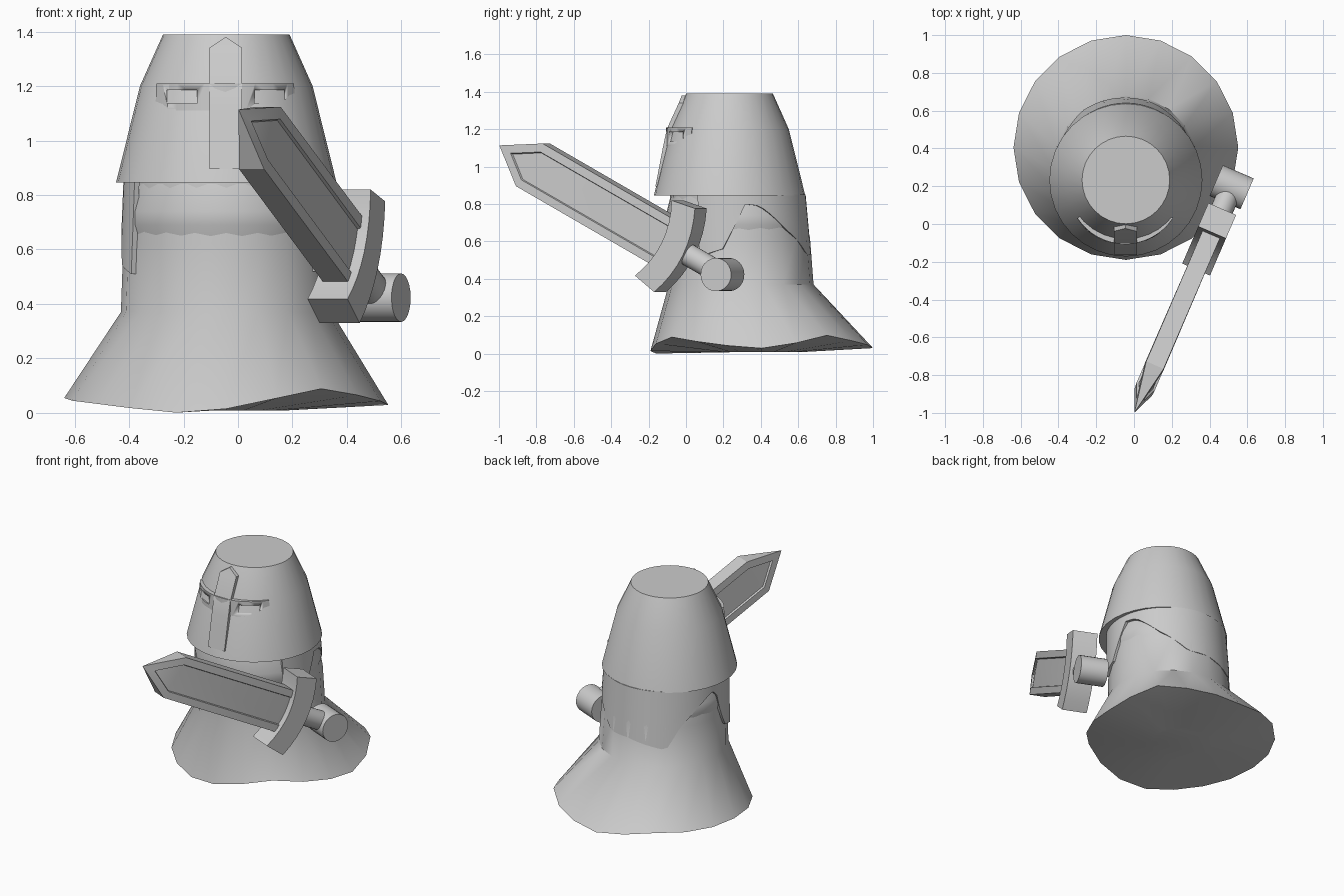
import bpy, bmesh
from math import sin, cos, radians, degrees, sqrt, pi, asin
from mathutils import Matrix, Vector

if "Cube" in bpy.data.objects:
    bpy.data.objects.remove(bpy.data.objects["Cube"])

CX = -0.043


def finish(name, bm, angle=40):
    bmesh.ops.recalc_face_normals(bm, faces=bm.faces)
    me = bpy.data.meshes.new(name)
    bm.to_mesh(me)
    bm.free()
    ob = bpy.data.objects.new(name, me)
    bpy.context.collection.objects.link(ob)
    bpy.ops.object.select_all(action='DESELECT')
    ob.select_set(True)
    bpy.context.view_layer.objects.active = ob
    bpy.ops.object.shade_smooth_by_angle(angle=radians(angle))
    return ob


def interp(table, x):
    for (x0, y0), (x1, y1) in zip(table, table[1:]):
        if x0 <= x <= x1:
            return y0 + (y1 - y0) * (x - x0) / (x1 - x0)
    return table[-1][1]


def lathe(name, rings, n, angle=40):
    """rings: (centre y, radius, z or function of degrees)"""
    bm = bmesh.new()
    loops = []
    for cy, r, z in rings:
        loop = []
        for i in range(n):
            a = 90 + 360 * i / n
            h = z(a) if callable(z) else z
            loop.append(bm.verts.new((CX + r * cos(radians(a)), cy + r * sin(radians(a)), h)))
        loops.append(loop)
    for A, B in zip(loops, loops[1:]):
        for i in range(n):
            bm.faces.new((A[i], A[(i + 1) % n], B[(i + 1) % n], B[i]))
    bm.faces.new(loops[0])
    bm.faces.new(loops[-1])
    return finish(name, bm, angle)


def loft(bm, secs):
    """closed four-point sections joined and capped"""
    for A, B in zip(secs, secs[1:]):
        for k in range(4):
            bm.faces.new((A[k], A[(k + 1) % 4], B[(k + 1) % 4], B[k]))
    bm.faces.new(secs[0])
    bm.faces.new(secs[-1])


# Robe with a wavy hem
HEM = [(90, .03), (125, .075), (155, .06), (180, .055), (215, .035), (253, 0), (270, .015),
       (305, .09), (340, .045), (365, .025), (395, .1), (420, .06), (450, .03)]
lathe("robe", [(.405, .2, .008), (.405, .595, lambda a: interp(HEM, a)), (.295, .387, .37),
               (.285, .378, .62), (.26, .345, .87)], 20)

# Collar wrapped round the neck
lathe("collar", [(.28, .345, .59), (.275, .378, .69), (.268, .376, .74), (.262, .345, .84)], 40)

# Helmet
lathe("helmet", [(.233, .405, .845), (.233, .317, 1.2), (.233, .232, 1.39)], 32, 30)

# Short cape with a ragged lower edge
CAPE = [(-32, .52), (-12, .56), (0, .7), (8, .8), (20, .79), (30, .74), (42, .67), (55, .61),
        (70, .53), (90, .53), (126, .48), (138, .62), (155, .73), (170, .8), (176, .79),
        (184, .62), (192, .54), (207, .51)]
bm = bmesh.new()
cols = []
for i in range(49):
    a = -32 + 239 * i / 48
    low = interp(CAPE, a)
    col = []
    for k in range(4):
        z = .85 + (low - .85) * k / 3
        t = (.85 - z) / .35
        r, cy = .378 + .014 * t, .262 + .018 * t
        col.append((r, cy, radians(a), z))
    cols.append([[bm.verts.new((CX + (r - d) * cos(a), cy + (r - d) * sin(a), z))
                  for r, cy, a, z in col] for d in (0, .02)])
for A, B in zip(cols, cols[1:]):
    for s in (0, 1):
        for k in range(3):
            bm.faces.new((A[s][k], A[s][k + 1], B[s][k + 1], B[s][k]))
    for k in (0, 3):
        bm.faces.new((A[0][k], A[1][k], B[1][k], B[0][k]))
for A in (cols[0], cols[-1]):
    for k in range(3):
        bm.faces.new((A[0][k], A[0][k + 1], A[1][k + 1], A[1][k]))
finish("cape", bm)


def helmet_front(x, z, out):
    r = interp([(.845, .405), (1.2, .317), (1.39, .232)], z) + out
    return .233 - sqrt(r * r - (x - CX) ** 2)


# Helmet upright of the cross
bm = bmesh.new()
rows = []
for z, out in [(.895, .008), (1.1, .02), (1.2, .024), (1.34, .024)]:
    rows.append([bm.verts.new((x, helmet_front(x, z, o), z))
                 for x, o in ((-.105, -.03), (-.105, out), (.015, out), (.015, -.03))])
for A, B in zip(rows, rows[1:]):
    for k in range(4):
        bm.faces.new((A[k], A[(k + 1) % 4], B[(k + 1) % 4], B[k]))
bm.faces.new(rows[0])
back, front = [bm.verts.new((-.045, helmet_front(-.045, 1.38, o), 1.38)) for o in (-.03, .02)]
p = rows[-1]
bm.faces.new((p[1], p[2], front))
bm.faces.new((p[0], p[3], back))
bm.faces.new((p[0], p[1], front, back))
bm.faces.new((p[3], p[2], front, back))
finish("visor_upright", bm, 20)

# Curved visor band with two eye slots
bm = bmesh.new()
R = .302
half = degrees(asin(.253 / R))
secs = []
for i in range(17):
    a = radians(270 - half + 2 * half * i / 16)
    secs.append([bm.verts.new((CX - .004 + r * cos(a), .196 + r * sin(a), z))
                 for r, z in ((R - .06, 1.11), (R + .004, 1.11), (R, 1.21), (R - .06, 1.21))])
loft(bm, secs)
band = finish("visor_band", bm, 20)
cutters = []
for side, x in (("left", -.205), ("right", .115)):
    bm = bmesh.new()
    bmesh.ops.create_cube(bm, size=1, matrix=Matrix.Translation((x, -.05, 1.16))
                          @ Matrix.Diagonal((.11, .4, .05, 1)))
    cutter = finish("slot_cutter_" + side, bm)
    cutter.hide_render = True
    cutters.append(cutter)
    mod = band.modifiers.new("slot", 'BOOLEAN')
    mod.operation = 'DIFFERENCE'
    mod.solver = 'EXACT'
    mod.object = cutter
bpy.context.view_layer.update()
baked = bpy.data.meshes.new_from_object(band.evaluated_get(bpy.context.evaluated_depsgraph_get()))
band.modifiers.clear()
band.data = baked
for ob in cutters:
    bpy.data.objects.remove(ob)

# Sword frame: local x = thickness, y = width, z = along the blade, origin at the pommel
th = radians(28)
u = Vector((-.396, -.918, 0))
n = Vector((.918, -.396, 0))
up = Vector((0, 0, 1))
SWORD = Matrix((n, up * cos(th) - u * sin(th), u * cos(th) + up * sin(th))).transposed().to_4x4()
SWORD.translation = (.517, .195, .423)


def rod(name, r, length, local):
    bm = bmesh.new()
    bmesh.ops.create_cone(bm, cap_ends=True, segments=24, radius1=r, radius2=r, depth=length)
    finish(name, bm).matrix_world = SWORD @ local


rod("pommel", .089, .178, Matrix.Rotation(pi / 2, 4, 'Y'))
rod("grip", .06, .27, Matrix.Translation((0, 0, .135)))

# Curved guard
bm = bmesh.new()
secs = []
for i in range(9):
    t = -1 + i / 4
    y, z = .253 * t, .222 + .055 * t * t
    secs.append([bm.verts.new(c) for c in ((-.08, y, z), (.08, y, z),
                                           (.08, y * .9, z + .14), (-.08, y * .9, z + .14))])
loft(bm, secs)
finish("guard", bm).matrix_world = SWORD

# Blade with a sunken panel on both faces
bm = bmesh.new()
tip = bm.verts.new((0, 0, 1.472))
sides = []
for x in (-.05, .05):
    v = [bm.verts.new((x, y, z)) for y, z in ((-.137, .29), (.137, .29), (.137, 1.235), (-.137, 1.265))]
    sides.append((v, [bm.faces.new(v), bm.faces.new((v[3], v[2], tip))]))
A, B = sides[0][0], sides[1][0]
for i, j in ((0, 1), (1, 2), (3, 0)):
    bm.faces.new((A[i], A[j], B[j], B[i]))
for k in (2, 3):
    bm.faces.new((A[k], B[k], tip))
bmesh.ops.recalc_face_normals(bm, faces=bm.faces)
for v, faces in sides:
    bmesh.ops.inset_region(bm, faces=faces, thickness=.045, depth=0, use_even_offset=True)
    bmesh.ops.inset_region(bm, faces=faces, thickness=.004, depth=-.012, use_even_offset=True)
finish("blade", bm, 20).matrix_world = SWORD
